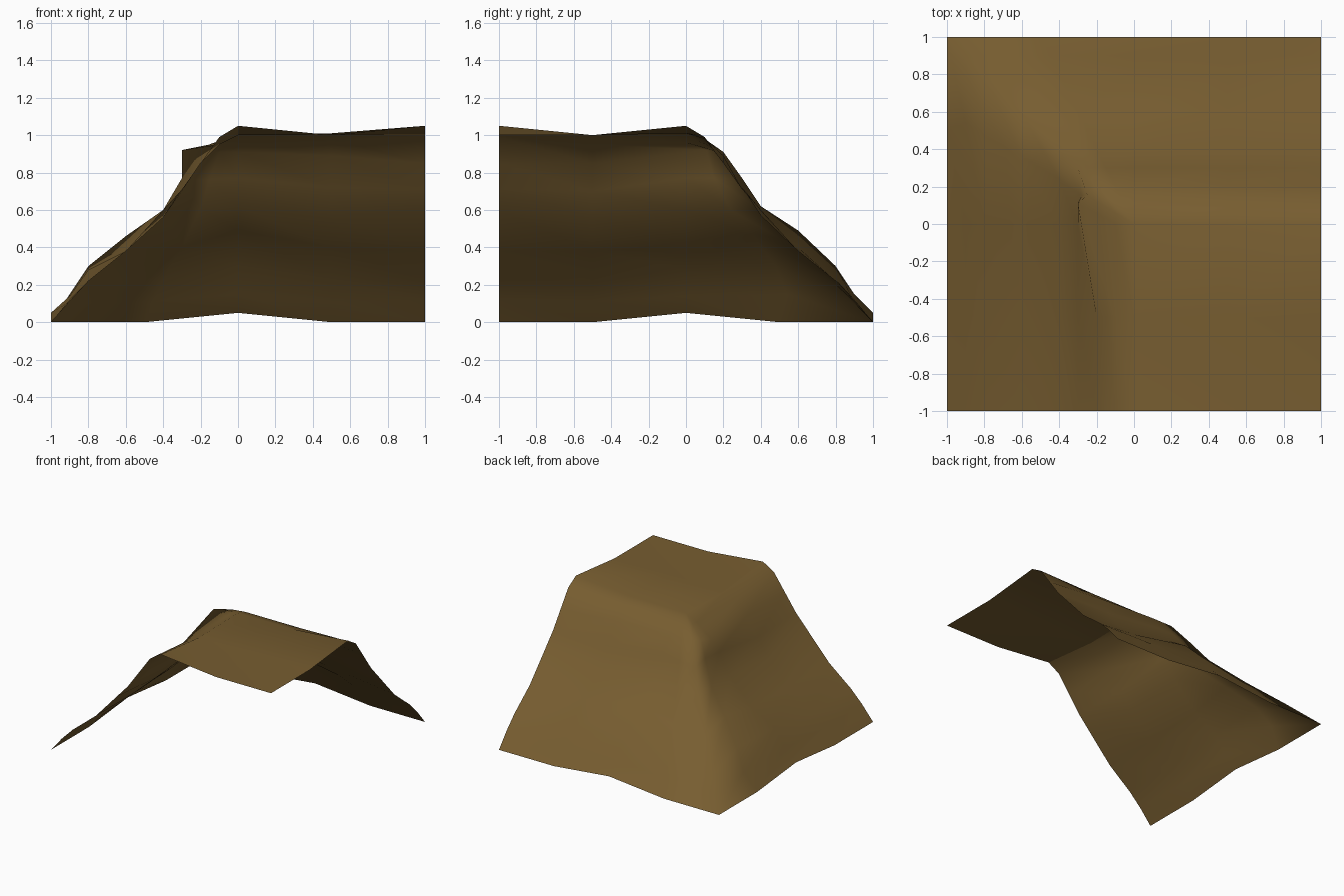
import bpy, bmesh

cube = bpy.data.objects.get("Cube")
if cube:
    bpy.data.objects.remove(cube, do_unlink=True)

# Brown earth
earth = bpy.data.materials.new("brown_earth")
earth.use_nodes = True
colour = (0.185, 0.11, 0.03, 1)
earth.diffuse_color = colour
bsdf = earth.node_tree.nodes["Principled BSDF"]
bsdf.inputs["Base Color"].default_value = colour
bsdf.inputs["Roughness"].default_value = 0.9

# Slope profiles: distance from the plateau, then height at the tile edge,
# right quarter, right middle, right spur, corner, back middle and back quarter
DIST = [0, .1, .2, .3, .4, .6, .8, .9, 1]
EDGE = [1.05, .99, .85, .71, .60, .38, .22, .12, 0]
RIGHT_QUARTER = [1, .95, .85, .70, .56, .38, .22, .11, 0]
RIGHT = [1.01, .96, .91, .77, .60, .40, .28, .14, .05]
SPUR = [1.01, .97, .91, .77, .60, .46, .30, .15, 0]
CORNER = [1.01, .97, .91, .76, .60, .39, .20, .10, 0]
BACK = [1.01, .98, .91, .77, .62, .49, .30, .15, .05]
BACK_QUARTER = [1.01, .98, .89, .72, .57, .40, .23, .11, 0]


def ring(s, edge, right_quarter, right, spur, corner, back, back_quarter):
    """Points of one L-shaped contour, from the front edge round to the left edge."""
    spur_y = .5 if s == 1 else s * .6
    side = [(-s, -1, edge), (-s, -.5, right_quarter), (-s, 0, right), (-s, spur_y, spur)]
    if s == .2:
        # Overhanging crag near the plateau corner
        side[2:] = [(-.3, .11, .92), (-.25, .155, .915)]
    elif s == .3:
        side[3] = (-.28, .15, spur)
    back_half = back_quarter if s > .5 else (back + corner) / 2
    rear = [(-s / 2, s, back_half), (0, s, back), (.5, s, back_quarter), (1, s, edge)]
    return side + [(-s, s, corner)] + rear


bm = bmesh.new()
profiles = zip(DIST, EDGE, RIGHT_QUARTER, RIGHT, SPUR, CORNER, BACK, BACK_QUARTER)
rings = [[bm.verts.new(p) for p in ring(*row)] for row in profiles]

# Slope faces
for inner, outer in zip(rings, rings[1:]):
    for i in range(len(inner) - 1):
        bm.faces.new((inner[i], inner[i + 1], outer[i + 1], outer[i]))


# Plateau on top
def plateau_height(x, y):
    if (x, y) in ((0, -1), (1, 0)):
        return 1.05
    return 1.01 if (x, y) in ((0, 0), (.5, 0)) else 1.0


steps = (0, .5, 1)
grid = [[bm.verts.new((x, y - 1, plateau_height(x, y - 1))) for x in steps] for y in steps]
for j in range(2):
    for i in range(2):
        bm.faces.new((grid[j][i], grid[j][i + 1], grid[j + 1][i + 1], grid[j + 1][i]))

bmesh.ops.remove_doubles(bm, verts=bm.verts[:], dist=0.001)
for face in bm.faces:
    face.smooth = True

# Crisp rim along the right side of the plateau
for edge in bm.edges:
    if all(abs(v.co.x) < .01 and v.co.y < .01 for v in edge.verts):
        edge.smooth = False

mesh = bpy.data.meshes.new("cliff_corner")
bm.to_mesh(mesh)
bm.free()
mesh.materials.append(earth)
cliff = bpy.data.objects.new("cliff_corner", mesh)
bpy.context.collection.objects.link(cliff)
